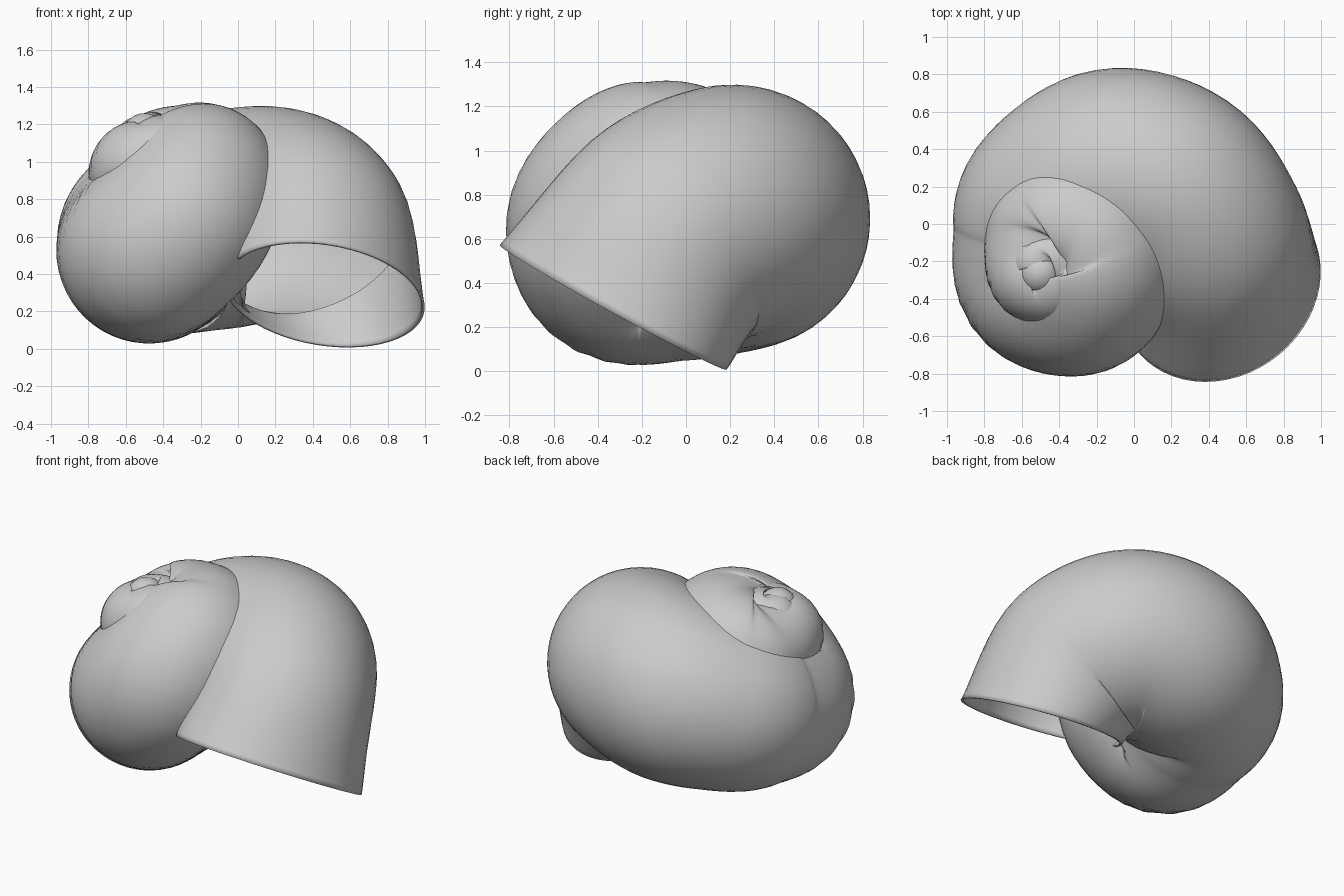
import bpy, bmesh, math
from mathutils import Vector

if "Cube" in bpy.data.objects:
    bpy.data.objects.remove(bpy.data.objects["Cube"])

SIDES, STEPS = 56, 9
UP_AXIS = Vector((-.32, -.42, .85)).normalized()   # points towards the spire

# Whorl keys from spire to aperture: centre x, y, z and tube radius
KEYS = [
    (-.52, -.28, 1.13, .12), (-.51, -.21, 1.10, .16), (-.43, -.20, 1.07, .19),
    (-.42, -.30, 1.03, .22), (-.52, -.27, .97, .26), (-.50, -.13, .92, .31),
    (-.45, -.05, .91, .35), (-.35, -.01, .92, .38), (-.24, -.07, .90, .43),
    (-.22, -.20, .84, .47), (-.30, -.33, .68, .48), (-.46, -.28, .53, .49),
    (-.46, -.08, .55, .51), (-.40, .10, .60, .54), (-.12, .25, .68, .58),
    (.18, .18, .72, .575), (.37, -.07, .61, .565), (.46, -.33, .29, .55),
]
# Half axes of the slanted aperture rim
RIM_U, RIM_V = Vector((.50, -.12, .04)), Vector((-.20, -.50, .28))


def spline(pts, i, t):
    """Catmull-Rom value on segment i."""
    p = [Vector(pts[max(0, min(len(pts) - 1, k))]) for k in (i - 1, i, i + 1, i + 2)]
    return .5 * (2 * p[1] + (p[2] - p[0]) * t + (2 * p[0] - 5 * p[1] + 4 * p[2] - p[3]) * t * t
                 + (3 * p[1] - p[0] - 3 * p[2] + p[3]) * t ** 3)


def finish(name, bm, mat):
    me = bpy.data.meshes.new(name)
    bm.to_mesh(me)
    bm.free()
    me.materials.append(mat)
    for f in me.polygons:
        f.use_smooth = True
    ob = bpy.data.objects.new(name, me)
    bpy.context.collection.objects.link(ob)


grey = bpy.data.materials.new("shell grey")
grey.diffuse_color = (.6, .6, .6, 1)
grey.use_nodes = True
grey.node_tree.nodes["Principled BSDF"].inputs["Base Color"].default_value = grey.diffuse_color

# Cross-sections along the coil
samples = [spline(KEYS, i, s / STEPS) for i in range(len(KEYS) - 1) for s in range(STEPS)]
samples.append(Vector(KEYS[-1]))
sections = []
for n, p in enumerate(samples):
    a, b = samples[max(n - 1, 0)], samples[min(n + 1, len(samples) - 1)]
    tangent = (b - a).to_3d().normalized()
    u = UP_AXIS.cross(tangent).normalized()
    v = tangent.cross(u)
    w = max(0, (n - (len(samples) - 1 - STEPS)) / STEPS)
    w = w * w * (3 - 2 * w)
    sections.append((p.to_3d(), (u * p[3]).lerp(RIM_U, w), (v * p[3]).lerp(RIM_V, w)))

# Inner lining, folded back from the rim
sections += [(c, u * .97, v * .97) for c, u, v in reversed(sections[-STEPS:])]

# Coiled shell
bm = bmesh.new()
rings = []
for c, u, v in sections:
    angles = [2 * math.pi * k / SIDES for k in range(SIDES)]
    rings.append([bm.verts.new(c + u * math.cos(t) + v * math.sin(t)) for t in angles])
for r0, r1 in zip(rings, rings[1:]):
    for k in range(SIDES):
        j = (k + 1) % SIDES
        bm.faces.new((r0[k], r0[j], r1[j], r1[k]))
finish("coiled_shell", bm, grey)

# Rounded tip of the spire
bm = bmesh.new()
bmesh.ops.create_uvsphere(bm, u_segments=24, v_segments=14, radius=.12)
bmesh.ops.translate(bm, verts=bm.verts, vec=(-.50, -.26, 1.14))
finish("spire_tip", bm, grey)
